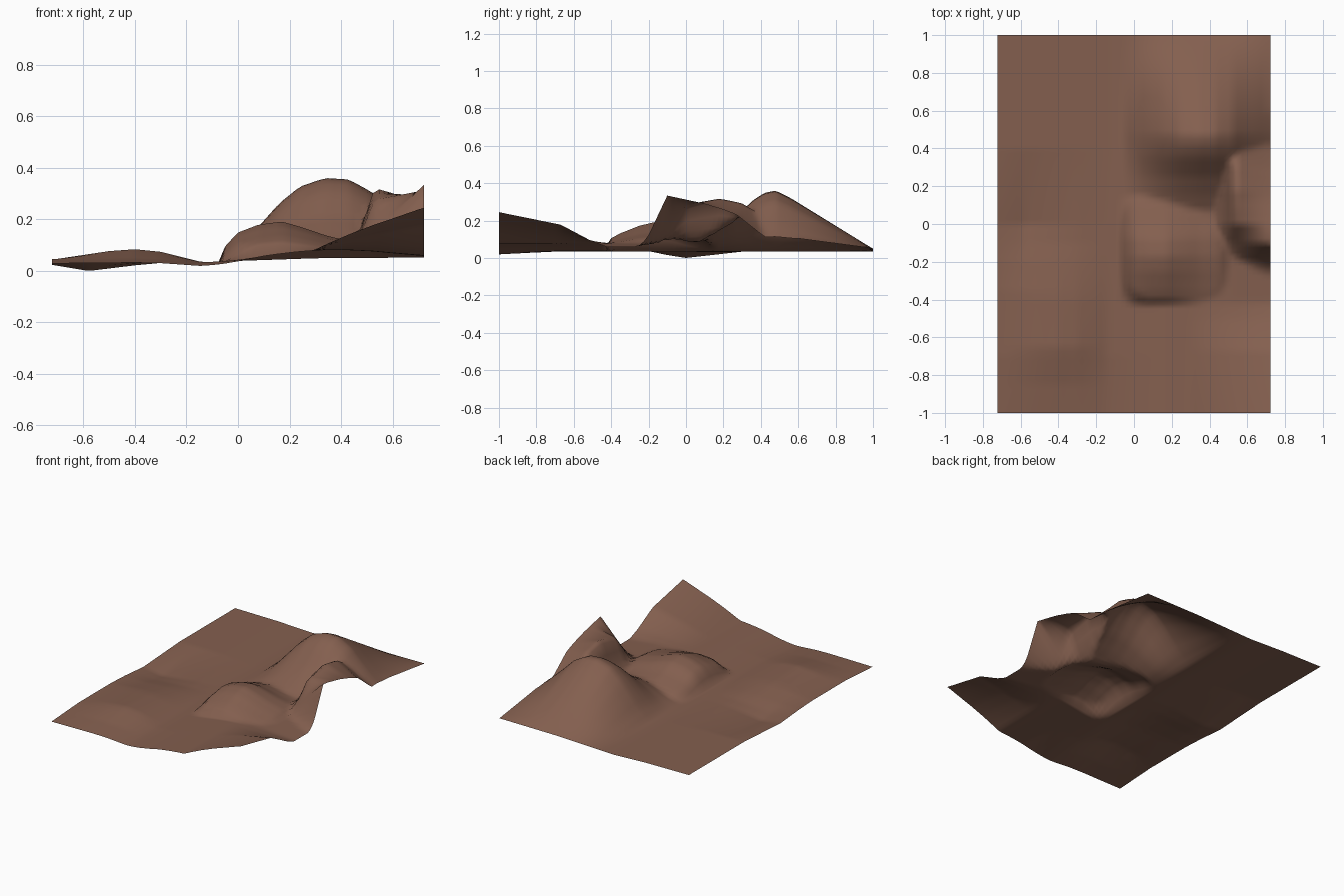
import bpy, bmesh

if "Cube" in bpy.data.objects:
    bpy.data.objects.remove(bpy.data.objects["Cube"])


def prof(pts, v):
    """Piecewise-linear profile through (position, value) pairs."""
    if v <= pts[0][0]:
        return pts[0][1]
    for (a, p), (b, q) in zip(pts, pts[1:]):
        if v <= b:
            return p + (q - p) * (v - a) / (b - a)
    return pts[-1][1]


# Low ground: a shallow dip on the left and a gentle swell at the front left
GROUND_X = [(-.725, .053), (-.4, .05), (-.14, .04), (.3, .055), (.72, .058)]
DIP_X = [(-.725, .5), (-.58, 1), (-.3, .2), (-.1, 0)]
DIP_Y = [(-.35, 0), (-.2, .3), (0, 1), (.2, .5), (.4, 0)]
SWELL_X = [(-.7, 0), (-.5, .8), (-.4, 1), (-.3, .85), (-.14, 0)]
SWELL_Y = [(-1, 0), (-.85, .25), (-.65, 1), (-.4, .7), (-.1, 0)]
FRONT_X = [(-.725, -.018), (-.3, -.01), (-.14, -.015), (.1, 0)]
# Front right corner rises in a wedge
CORNER_X = [(.29, 0), (.72, 1)]
CORNER_Y = [(-1, .187), (-.67, .12), (-.5, .03), (-.42, 0)]
# Large hill with a long back slope and a steep front
HILL_X = [(-.06, 0), (.02, .2), (.08, .42), (.16, .7), (.24, .9), (.34, 1), (.43, .98),
          (.52, .82), (.6, .56), (.72, .2)]
HILL_Y = [(.06, .1), (.15, .27), (.25, .5), (.36, .84), (.42, .96), (.48, 1), (.56, .87), (1, 0)]
# Small dome in front
DOME_X = [(-.075, 0), (-.05, .4), (0, .75), (.08, .94), (.17, 1), (.24, .85), (.34, .6),
          (.45, .42), (.56, 0)]
DOME_Y = [(-.44, 0), (-.4, .42), (-.35, .6), (-.25, .87), (-.17, 1), (-.08, .9), (0, .6), (.1, .35), (.2, 0)]
# Cliff-edged shelf on the right: outer edge and inner ridge, lofted between
EDGE_Y = [(-.27, 0), (-.21, .05), (-.1, .282), (.08, .243), (.19, .21), (.27, .18), (.43, .053), (.6, .053), (1, 0)]
RIDGE_Y = [(-.2, 0), (-.1, .09), (0, .225), (.08, .25), (.18, .272), (.3, .25), (.42, .18), (.6, .08), (1, 0)]
WALL_X = [(.38, 0), (.44, .22), (.48, .45), (.53, 1)]


def round_off(x, y):
    """Takes the square corners off the dome's footprint."""
    u = abs(x - .22) / .31
    v = abs(y + .17) / (.28 if y < -.17 else .4)
    return min(1, max(0, (1.25 - u ** 3 - v ** 3) / .6))


def height(x, y):
    z = prof(GROUND_X, x)
    z -= .046 * prof(DIP_X, x) * prof(DIP_Y, y)
    z += .04 * prof(SWELL_X, x) * prof(SWELL_Y, y)
    z += prof(FRONT_X, x) * prof([(-1, 1), (-.7, 0)], y)
    z += prof(CORNER_X, x) * prof(CORNER_Y, y)
    hill = .312 * prof(HILL_X, x) * prof(HILL_Y, y)
    dome = .148 * prof(DOME_X, x) * prof(DOME_Y, y) * round_off(x, y)
    t = min(1, max(0, (x - .53) / .19))
    shelf = (prof(RIDGE_Y, y) * (1 - t) + prof(EDGE_Y, y) * t) * prof(WALL_X, x)
    return z + max(hill, dome, shelf)


# Open terrain sheet
bm = bmesh.new()
bmesh.ops.create_grid(bm, x_segments=58, y_segments=80, size=1)
for v in bm.verts:
    v.co.x *= .7225
    v.co.z = height(v.co.x, v.co.y)
low = min(v.co.z for v in bm.verts)
for v in bm.verts:
    v.co.z -= low
mesh = bpy.data.meshes.new("terrain")
bm.to_mesh(mesh)
bm.free()
terrain = bpy.data.objects.new("terrain", mesh)
bpy.context.collection.objects.link(terrain)
for f in mesh.polygons:
    f.use_smooth = True

# Earth colour
earth = bpy.data.materials.new("earth brown")
earth.diffuse_color = (.23, .115, .078, 1)
earth.use_nodes = True
earth.node_tree.nodes["Principled BSDF"].inputs["Base Color"].default_value = earth.diffuse_color
mesh.materials.append(earth)
